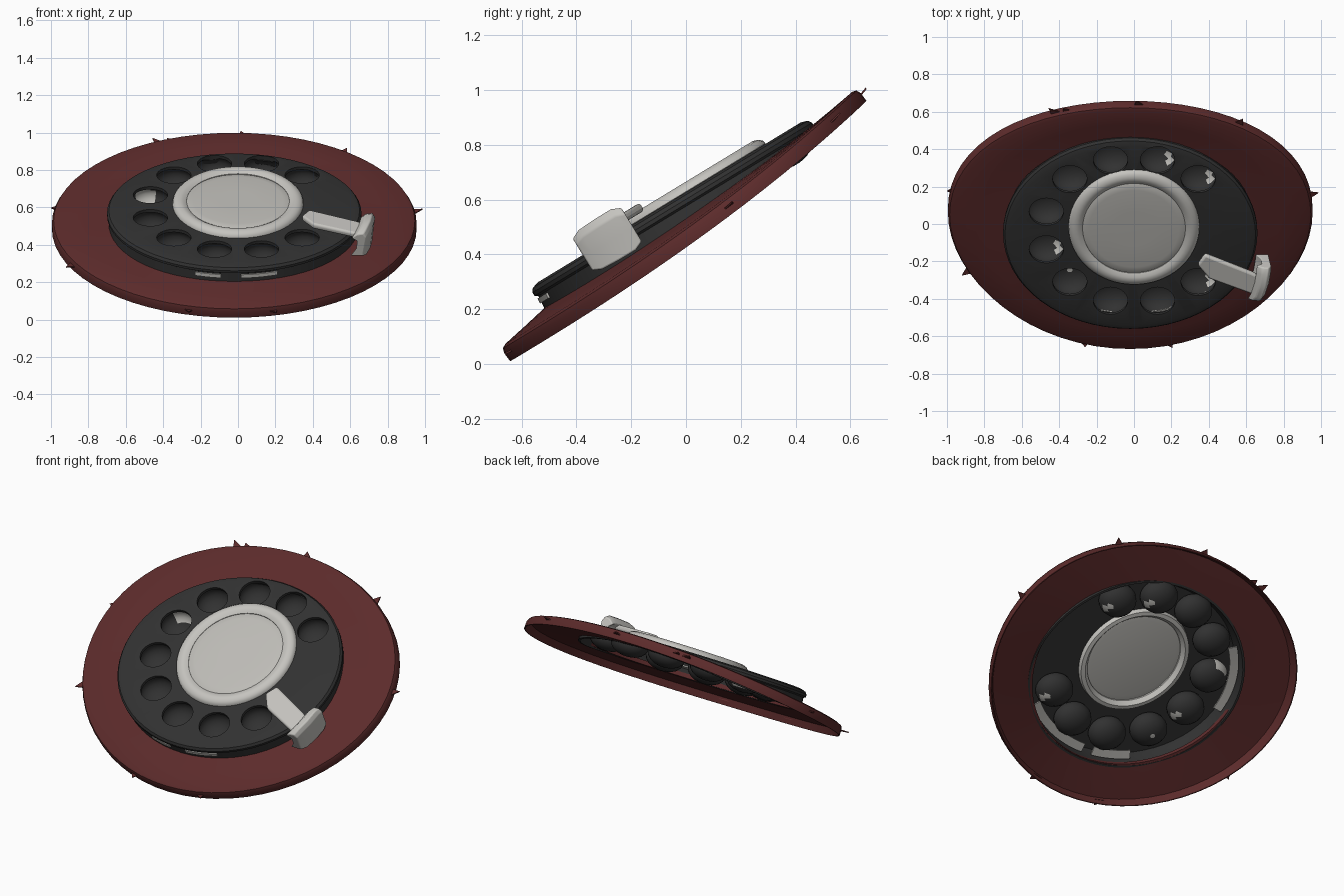
import bpy, bmesh, math
from mathutils import Matrix, Vector

cube = bpy.data.objects.get("Cube")
if cube:
    bpy.data.objects.remove(cube, do_unlink=True)


def material(name, rgb):
    m = bpy.data.materials.new(name)
    m.use_nodes = True
    m.diffuse_color = (*rgb, 1)
    m.node_tree.nodes["Principled BSDF"].inputs["Base Color"].default_value = (*rgb, 1)
    return m


RED = material("dark red", (0.107, 0.024, 0.024))
BLACK = material("charcoal", (0.031, 0.031, 0.031))
CREAM = material("pale grey", (0.56, 0.55, 0.52))
GREY = material("warm grey", (0.51, 0.50, 0.47))

SIDES = 64
TILT = math.radians(31.3)
DIAL = Matrix.Translation((-0.02, -0.065, 0.5875)) @ Matrix.Rotation(TILT, 4, "X")
parts = []


def finish(name, bm, mats, matrix=None, bevel=0):
    mesh = bpy.data.meshes.new(name)
    bmesh.ops.recalc_face_normals(bm, faces=bm.faces)
    bm.to_mesh(mesh)
    bm.free()
    for m in mats:
        mesh.materials.append(m)
    obj = bpy.data.objects.new(name, mesh)
    bpy.context.collection.objects.link(obj)
    if matrix:
        obj.matrix_world = matrix
    if bevel:
        mod = obj.modifiers.new("soft edges", "BEVEL")
        mod.width, mod.segments = bevel, 3
    parts.append(obj)
    return obj


def loft(bm, rings, close_profile=True, close_ring=True):
    """Skin a list of point rings with quads."""
    rows = [[bm.verts.new(p) for p in ring] for ring in rings]
    n = len(rows[0])
    for i in range(len(rows) if close_profile else len(rows) - 1):
        a, b = rows[i], rows[(i + 1) % len(rows)]
        for j in range(n if close_ring else n - 1):
            k = (j + 1) % n
            bm.faces.new((a[j], a[k], b[k], b[j]))
    return rows


def ellipse(cx, cy, rx, ry, w, n=SIDES):
    angles = [math.tau * i / n for i in range(n)]
    return [Vector((cx + rx * math.cos(t), cy + ry * math.sin(t), w)) for t in angles]


def on_base(a, s, h):
    """Place a point on the gently curved, sloping base."""
    return Vector((-0.02 + a, 0.08 + 0.65 * s - 0.075 * s * s - 0.6 * h,
                   0.49 + 0.475 * s + 0.8 * h))


# base: thin sloping oval ring, rising toward the dial, with a turned-down lip
def base_ring(f, h):
    ring = []
    for i in range(SIDES):
        t = math.tau * i / SIDES
        a = (0.66 + 0.315 * f) * math.cos(t)
        s = -0.035 * (1 - f) + (0.715 + 0.285 * f) * math.sin(t)
        ring.append(on_base(a, s, h - 0.018 * (1 - f) * math.sin(t)))
    return ring


bm = bmesh.new()
loft(bm, [base_ring(f, h) for f, h in (
    (0, 0.08), (0.45, 0.068), (0.9, 0.056), (0.97, 0.048), (1, 0.03), (1, -0.006),
    (0.98, -0.006), (0.9, 0.034), (0.45, 0.044), (0, 0.055))])
finish("base_ring", bm, [RED])

# base: ragged slivers around the rim
bm = bmesh.new()
for deg, size in ((114, 0.06), (110, 0.03), (87, 0.04), (53, 0.05), (8, 0.045), (169, 0.02),
                  (207, 0.045), (255, 0.025), (282, 0.025)):
    def rim(offset, r, h):
        t = math.radians(deg + offset)
        return on_base(0.975 * r * math.cos(t), r * math.sin(t), h)
    loop = [rim(-2, 0.98, 0.02), rim(2, 0.98, 0.02), rim(1, 1 + size, 0.025)]
    top = [p + Vector((0, -0.004, 0.005)) for p in loop]
    rows = loft(bm, [loop, top], close_profile=False)
    for row in rows:
        bm.faces.new(row)
finish("rim_slivers", bm, [RED])

# dial: thin plate with a skirt that reaches the base
PLATE = (0.02, 0.06)


def outline(grow, w):
    return ellipse(0, 0.004, 0.68 + grow, 0.597 + grow, w)


def skirt(grow):
    ring = outline(grow, 0)
    for p in ring:
        p.z = -0.12 + 0.065 * max(0, p.y / 0.6) ** 2
    return ring


bm = bmesh.new()
loft(bm, [ellipse(*PLATE, 0.31, 0.31, 0), outline(-0.035, 0), outline(-0.01, -0.008),
          outline(0, -0.022), outline(0, -0.036), outline(-0.012, -0.044), skirt(-0.005),
          skirt(-0.018), outline(-0.024, -0.04), outline(-0.04, -0.018),
          ellipse(*PLATE, 0.31, 0.31, -0.018)])
dial = finish("dial_plate", bm, [BLACK], DIAL)

# finger holes: ten cut around the dial, leaving a gap by the stop
ANGLES = [45 + 30 * k for k in range(10)]
HOLES = [(0.02 + 0.485 * math.cos(t), 0.035 + 0.455 * math.sin(t))
         for t in map(math.radians, ANGLES)]
bm = bmesh.new()
for x, y in HOLES:
    rows = loft(bm, [ellipse(x, y, 0.092, 0.085, w, 28) for w in (-0.03, 0.03)], False)
    for row in rows:
        bm.faces.new(row)
cutter = finish("hole_cutter", bm, [BLACK], DIAL)
cutter.hide_render = True
cut = dial.modifiers.new("holes", "BOOLEAN")
cut.operation, cut.object, cut.solver = "DIFFERENCE", cutter, "EXACT"
bpy.context.view_layer.update()
graph = bpy.context.evaluated_depsgraph_get()
holed = bpy.data.meshes.new_from_object(dial.evaluated_get(graph))
dial.modifiers.clear()
dial.data = holed
parts.remove(cutter)
bpy.data.objects.remove(cutter, do_unlink=True)

# finger cups: bulging bowls below the holes, some with a pale spot or patch
CUP = ((0.094, -0.012), (0.110, -0.032), (0.113, -0.055), (0.104, -0.08),
       (0.082, -0.102), (0.05, -0.117), (0.015, -0.123))
side_spot = (Vector((0.55, -0.4, -0.75)).normalized(), 0.975)
back_patch = (Vector((-0.3, 0.85, -0.42)).normalized(), 0.87)
PATCHES = {45: side_spot, 75: side_spot, 195: side_spot, 315: side_spot, 165: back_patch}
bm = bmesh.new()
for angle, (x, y) in zip(ANGLES, HOLES):
    first = len(bm.faces)
    rows = loft(bm, [ellipse(x, y, r, r * 0.91, w, 24) for r, w in CUP], False)
    cap = bm.faces.new(rows[-1])
    cap.material_index = int(angle == 225)
    if angle in PATCHES:
        way, limit = PATCHES[angle]
        bm.faces.ensure_lookup_table()
        for f in bm.faces[first:]:
            aim = f.calc_center_median() - Vector((x, y, -0.012))
            f.material_index = int(aim.normalized().dot(way) > limit)
finish("finger_cups", bm, [BLACK, GREY], DIAL)


# number backing: broken pale strips inside and in front of the skirt
def arc(bm, start, end, profile):
    angles = [math.radians(start + (end - start) * i / 12) for i in range(13)]
    rows = loft(bm, [[(((0.68 + g) * math.cos(t)), 0.004 + (0.597 + g) * math.sin(t), w)
                      for t in angles] for g, w in profile], True, False)
    for end_loop in ([r[0] for r in rows], [r[-1] for r in rows]):
        bm.faces.new(end_loop)


bm = bmesh.new()
for start, end in ((138, 182), (240, 262), (268, 312)):
    arc(bm, start, end, ((-0.08, -0.052), (-0.03, -0.06), (-0.03, -0.068), (-0.08, -0.06)))
for start, end in ((252, 264), (273, 290)):
    arc(bm, start, end, ((-0.014, -0.05), (-0.004, -0.05), (-0.002, -0.07), (-0.012, -0.07)))
finish("number_backing", bm, [GREY], DIAL)

# centre: raised rim around a shallow disc
bm = bmesh.new()
loft(bm, [ellipse(*PLATE, r, r * 1.02, w) for r, w in (
    (0.318, -0.045), (0.325, -0.012), (0.35, 0.002), (0.347, 0.014), (0.335, 0.026),
    (0.315, 0.033), (0.295, 0.031), (0.275, 0.018), (0.275, -0.025), (0.295, -0.048))])
finish("centre_rim", bm, [CREAM], DIAL)

bm = bmesh.new()
rows = loft(bm, [ellipse(*PLATE, r, r, w) for r, w in (
    (0.10, 0.024), (0.24, 0.023), (0.265, 0.02), (0.285, 0.012),
    (0.285, -0.015), (0.25, -0.02))], False)
bm.faces.new(rows[0])
bm.faces.new(rows[-1])
finish("centre_disc", bm, [GREY], DIAL)


# finger stop: flat arm ending in a curved hook over the edge of the dial
def slab(name, sections, bevel):
    bm = bmesh.new()
    rows = loft(bm, sections, False)
    bm.faces.new(rows[0])
    bm.faces.new(rows[-1])
    finish(name, bm, [CREAM], DIAL, bevel)


arm = [(0.40, -0.085), (0.36, -0.15), (0.42, -0.235), (0.68, -0.345), (0.72, -0.24), (0.65, -0.2)]
slab("stop_arm", [[(x, y, w) for x, y in arm] for w in (0.022, 0.055)], 0.012)

hook = [(0.67, 0.055), (0.70, 0.085), (0.735, 0.09), (0.75, 0.06), (0.742, -0.01),
        (0.735, -0.085), (0.665, -0.085), (0.695, -0.03), (0.70, 0.03)]
slab("stop_hook", [[(x + dx, v, w * scale) for x, w in hook] for v, dx, scale in (
    (-0.365, -0.045, 0.78), (-0.33, -0.028, 0.96), (-0.26, -0.008, 1),
    (-0.19, 0.002, 1), (-0.155, 0.004, 0.82))], 0.006)

# smooth shading with crisp edges
bpy.ops.object.select_all(action="DESELECT")
for obj in parts:
    obj.select_set(True)
bpy.context.view_layer.objects.active = parts[0]
bpy.ops.object.shade_smooth_by_angle(angle=math.radians(35))
